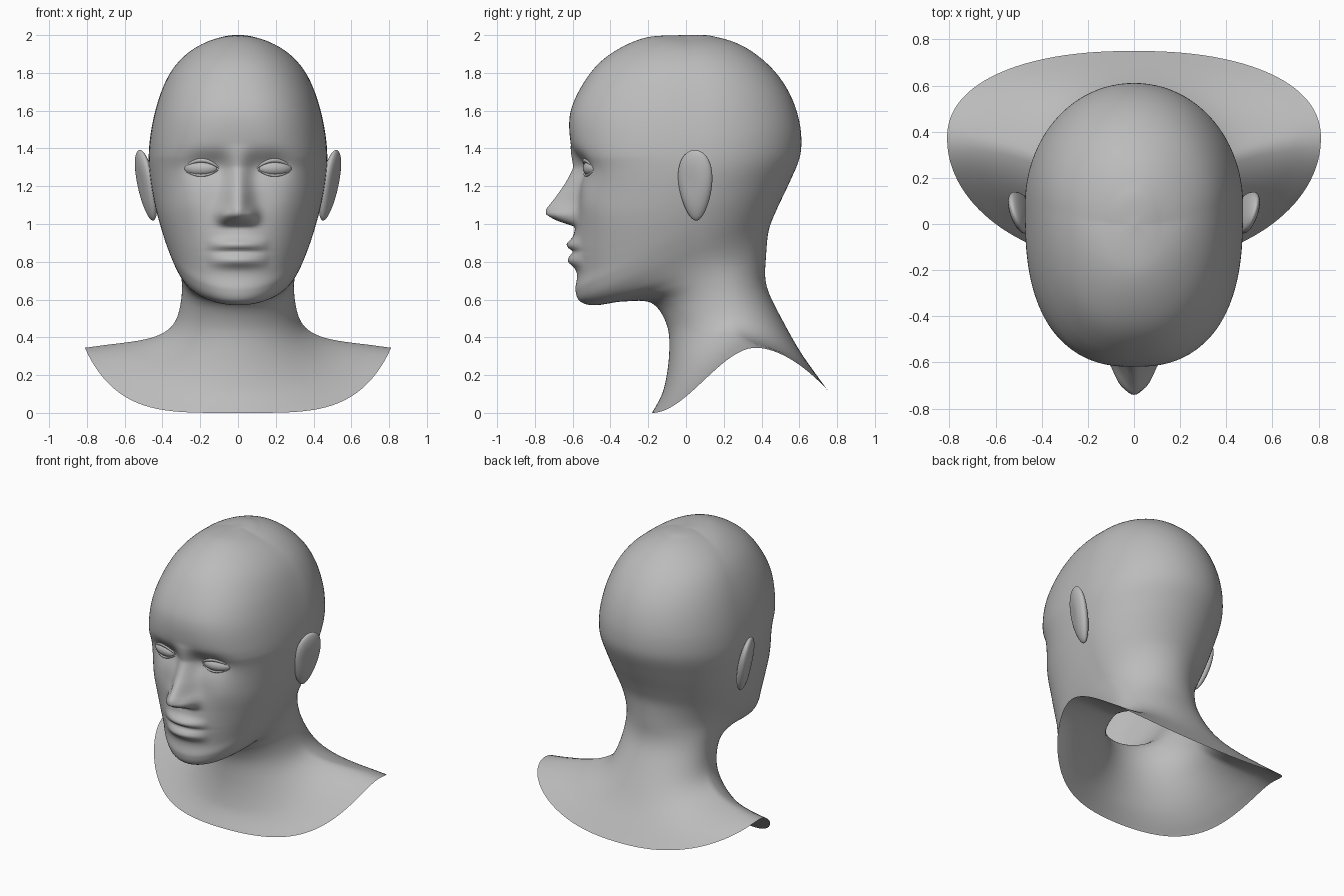
import bpy, bmesh, math
from mathutils import Matrix, Vector

if "Cube" in bpy.data.objects:
    bpy.data.objects.remove(bpy.data.objects["Cube"])

skin = bpy.data.materials.new("clay_grey")
skin.diffuse_color = (0.5, 0.5, 0.5, 1)
skin.use_nodes = True
skin.node_tree.nodes["Principled BSDF"].inputs["Base Color"].default_value = skin.diffuse_color


def finish(name, bm, angle=60):
    me = bpy.data.meshes.new(name)
    bmesh.ops.recalc_face_normals(bm, faces=bm.faces)
    bm.to_mesh(me)
    bm.free()
    me.materials.append(skin)
    ob = bpy.data.objects.new(name, me)
    bpy.context.collection.objects.link(ob)
    bpy.context.view_layer.objects.active = ob
    ob.select_set(True)
    bpy.ops.object.shade_smooth_by_angle(angle=math.radians(angle))
    ob.select_set(False)
    return ob


def ramp(z, pts):
    """Linear steps through (z, value) pairs."""
    if z <= pts[0][0]:
        return pts[0][1]
    for (a, va), (b, vb) in zip(pts, pts[1:]):
        if z <= b:
            return va + (vb - va) * (z - a) / (b - a)
    return pts[-1][1]


def bell(d, r):
    return math.exp(-(d / r) ** 2)


# Section rings: front y, z | side half width, y, z | back y, z
neck_rings = [
    (-.18, .00, .81, .37, .345, .75, .12),
    (-.12, .12, .60, .35, .375, .655, .25),
    (-.09, .30, .38, .27, .41, .58, .36),
    (-.10, .46, .31, .22, .53, .48, .55),
    (-.18, .58, .295, .18, .66, .42, .67),
    (-.33, .59, .302, .12, .74, .42, .77),
]
head_rings = [
    (-.48, .57, .322, .07, .80, .425, .85),
    (-.56, .59, .348, .05, .855, .43, .92),
    (-.585, .65, .372, .05, .91, .44, .98),
    (-.575, .73, .395, .05, .97, .46, 1.03),
    (-.58, .86, .42, .05, 1.04, .49, 1.10),
    (-.58, 1.0, .443, .05, 1.12, .53, 1.18),
    (-.565, 1.15, .46, .06, 1.21, .57, 1.27),
    (-.57, 1.28, .473, .08, 1.30, .605, 1.35),
    (-.61, 1.42, .472, .08, 1.42, .613, 1.45),
    (-.61, 1.60, .445, .08, 1.58, .59, 1.61),
    (-.52, 1.78, .39, .07, 1.75, .50, 1.78),
    (-.40, 1.90, .30, .05, 1.885, .385, 1.89),
    (-.22, 1.985, .16, .00, 1.97, .22, 1.99),
    (-.02, 2.0, .012, .00, 2.0, .02, 2.0),
]


def spline(rings, steps):
    out = []
    for i in range(len(rings) - 1):
        p0, p1 = rings[max(i - 1, 0)], rings[i]
        p2, p3 = rings[i + 1], rings[min(i + 2, len(rings) - 1)]
        for k in range(steps):
            t = k / steps
            out.append([b + .5 * t * (c - a + t * (2 * a - 5 * b + 4 * c - d
                        + t * (3 * (b - c) + d - a)))
                        for a, b, c, d in zip(p0, p1, p2, p3)])
    out.append(list(rings[-1]))
    # Even out the side and back curves
    even = []
    for i, r in enumerate(out):
        h = min(9, i, len(out) - 1 - i)
        span = out[i - h:i + h + 1]
        even.append(r[:2] + [sum(q[c] for q in span) / len(span) for c in range(2, 7)])
    return even


def face_relief(x, z):
    """Forward push of the face at a point."""
    x = abs(x)
    # nose ridge, tip and wings
    push = ramp(z, [(.985, 0), (1.02, .11), (1.05, .163), (1.08, .168), (1.12, .14), (1.2, .085),
                    (1.3, .025), (1.42, 0)]) * bell(x, ramp(z, [(1.05, .075), (1.3, .055)]))
    push += .04 * bell(x - .07, .035) * bell(z - 1.045, .04)
    # eye sockets and cheeks
    push -= .038 * bell(x - .18, .10) * bell(z - 1.31, .07)
    push -= .018 * bell(x - .09, .05) * bell(z - 1.30, .08)
    push += .018 * bell(x - .25, .12) * bell(z - 1.12, .10)
    # muzzle and lips with a parting line
    push += .018 * bell(x, .14) * bell(z - .88, .1)
    m = max(0, 1 - (x / .165) ** 2)
    push += m * (.034 * bell(z - .89, .03) + .038 * bell(z - .805, .034))
    push -= .012 * bell(x, .12) * bell(z - .855, .01)
    return push


# Head, neck and shoulders: one open loft
HALF = 64
bm = bmesh.new()
rows = []
for fy, fz, w, sy, sz, by, bz in spline(neck_rings + head_rings, 12):
    nf = ramp(fz, [(.55, 2.0), (.9, 2.3), (1.35, 2.7), (1.7, 2.4), (2, 2)])
    nb = ramp(bz, [(.3, 2.25), (.8, 1.95), (1.2, 2.0), (1.5, 2.05), (2, 2)])
    flare = ramp(fz, [(0, 1), (.4, 0)])
    row = []
    for j in range(2 * HALF):
        u = j / HALF if j <= HALF else (2 * HALF - j) / HALF
        t = math.pi * u ** 1.35
        c, s = math.cos(t), max(math.sin(t), 0)
        ey, ez, n = (fy, fz, nf) if c > 0 else (by, bz, nb)
        k = abs(c) ** (2 / n)
        kz = k * k * (3 - 2 * k) if c > 0 else k ** 1.8
        kz = k + (kz - k) * flare
        x = w * s ** (2 / n) * (1 if j <= HALF else -1)
        y, z = sy + (ey - sy) * k, sz + (ez - sz) * kz
        if c > 0 and y < -.2 and .6 < z < 1.6:
            y -= face_relief(x, z) * min(1, (-.2 - y) / .15)
        row.append(bm.verts.new((x, y, z)))
    rows.append(row)
for a, b in zip(rows, rows[1:]):
    for j in range(2 * HALF):
        k = (j + 1) % (2 * HALF)
        bm.faces.new((a[j], a[k], b[k], b[j]))
bm.faces.new(rows[-1])
finish("head_and_shoulders", bm)

for side, label in ((1, "left"), (-1, "right")):
    # Eyeball
    bm = bmesh.new()
    bmesh.ops.create_uvsphere(bm, u_segments=32, v_segments=20, radius=1, matrix=
                              Matrix.Translation((side * .195, -.492, 1.295))
                              @ Matrix.Rotation(side * .25, 4, 'Z')
                              @ Matrix.Diagonal((.095, .05, .045, 1)))
    finish(label + "_eye", bm)

    # Eyelids: slim tubes over and under the eyeball
    for lid, rise, r in (("upper", .045, .013), ("lower", -.036, .007)):
        bm = bmesh.new()
        loops = []
        for i in range(17):
            q = i / 8 - 1
            e = 1 - q * q
            c = Vector((side * (.195 + .1 * q), -.502 - .028 * e + .026 * q, 1.293 + rise * e))
            rr = r * (.35 + .65 * e)
            loops.append([bm.verts.new(c + Vector((0, math.cos(a), math.sin(a))) * rr)
                          for a in (k * math.tau / 10 for k in range(10))])
        for a, b in zip(loops, loops[1:]):
            for k in range(10):
                bm.faces.new((a[k], a[k - 1], b[k - 1], b[k]))
        finish(f"{label}_{lid}_eyelid", bm)

    # Ear: tapered, dished ellipsoid leaning outward at the top and back
    bm = bmesh.new()
    bmesh.ops.create_uvsphere(bm, u_segments=32, v_segments=24, radius=1)
    for v in bm.verts:
        x, y, z = v.co
        dish = .2 * bell(math.hypot(y + .2, z - .1), .5) if x > 0 else 0
        v.co = ((x - dish) * .04, y * (.092 + .024 * z) + .01 * z, z * .19)
    bm.transform(Matrix.Translation((.485, .05, 1.205)) @ Matrix.Rotation(.2, 4, 'Y')
                 @ Matrix.Rotation(-.3, 4, 'Z') @ Matrix.Rotation(.08, 4, 'X'))
    if side < 0:
        bm.transform(Matrix.Diagonal((-1, 1, 1, 1)))
    finish(label + "_ear", bm)
